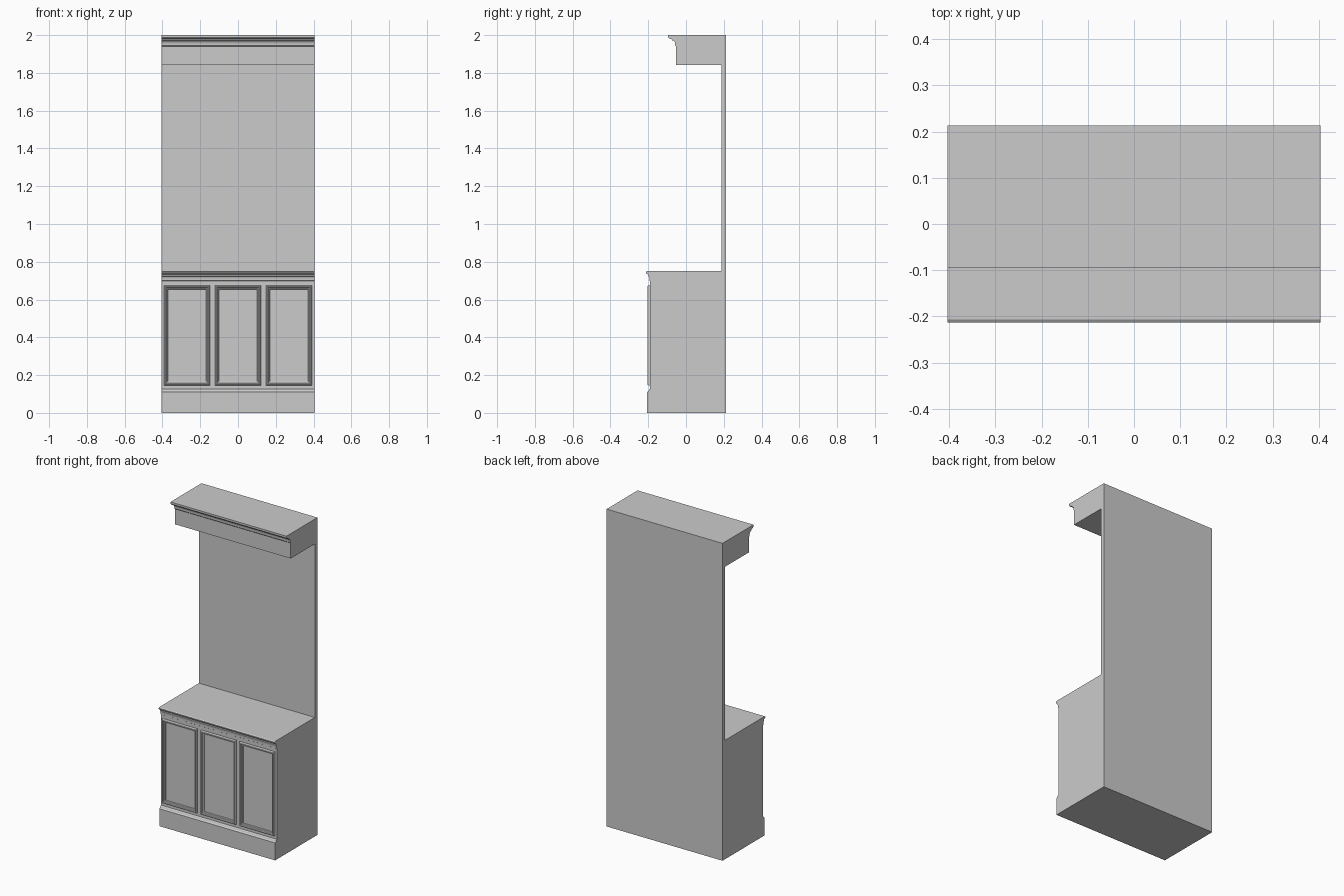
import bpy, bmesh, math

if "Cube" in bpy.data.objects:
    bpy.data.objects.remove(bpy.data.objects["Cube"])

HALF_W = 0.404
FRONT, BACK = -0.19, 0.213


def finish(bm, name):
    bmesh.ops.recalc_face_normals(bm, faces=bm.faces)
    mesh = bpy.data.meshes.new(name)
    bm.to_mesh(mesh)
    bm.free()
    obj = bpy.data.objects.new(name, mesh)
    bpy.context.collection.objects.link(obj)
    bpy.context.view_layer.objects.active = obj
    obj.select_set(True)
    bpy.ops.object.shade_smooth_by_angle(angle=math.radians(25))
    obj.select_set(False)
    return obj


def cove(a, b, n=5):
    """Quarter-ellipse hollow from a (upper, outer) to b (lower, inner)."""
    pts = []
    for i in range(n + 1):
        t = math.pi / 2 * i / n
        pts.append((a[0] + (b[0] - a[0]) * math.sin(t),
                    a[1] + (b[1] - a[1]) * (1 - math.cos(t))))
    return pts


# Carcass: one continuous side profile (y, z) holding crown, back, top and plinth
crown = [(-0.095, 2.0), (-0.095, 1.988), (-0.09, 1.982), (-0.076, 1.979)]
crown += cove((-0.073, 1.972), (-0.057, 1.952)) + [(-0.057, 1.945), (-0.052, 1.94), (-0.052, 1.843)]
counter = [(0.188, 1.843), (0.188, 0.75), (-0.207, 0.75), (-0.213, 0.746),
           (-0.213, 0.740), (-0.208, 0.735), (-0.201, 0.733)]
counter += cove((-0.200, 0.724), (-0.193, 0.706)) + [(-0.193, 0.700), (FRONT, 0.698)]
plinth = [(FRONT, 0.126), (-0.196, 0.122), (-0.199, 0.115), (-0.207, 0.110), (-0.207, 0.0)]
profile = [(BACK, 0.0), (BACK, 2.0)] + crown + counter + plinth

bm = bmesh.new()
face = bm.faces.new([bm.verts.new((-HALF_W, y, z)) for y, z in profile])
ext = bmesh.ops.extrude_face_region(bm, geom=[face])
bmesh.ops.translate(bm, vec=(2 * HALF_W, 0, 0),
                    verts=[v for v in ext["geom"] if isinstance(v, bmesh.types.BMVert)])
finish(bm, "cabinet_carcass")


# Door mouldings: mitred rectangular rings swept from (inset, depth) steps
def door_moulding(name, cx, hw, z0, z1):
    steps = [(0.0, FRONT + 0.001), (0.0, -0.197), (0.003, -0.203), (0.007, -0.205),
             (0.011, -0.203), (0.014, -0.197), (0.020, -0.195), (0.022, FRONT + 0.001)]
    bm = bmesh.new()
    rings = []
    for d, y in steps:
        corners = [(cx - hw + d, z0 + d), (cx + hw - d, z0 + d),
                   (cx + hw - d, z1 - d), (cx - hw + d, z1 - d)]
        rings.append([bm.verts.new((x, y, z)) for x, z in corners])
    for a, b in zip(rings, rings[1:] + rings[:1]):
        for i in range(4):
            j = (i + 1) % 4
            bm.faces.new((a[i], a[j], b[j], b[i]))
    finish(bm, name)


for side, cx in (("left", -0.27), ("middle", 0.0), ("right", 0.27)):
    door_moulding(f"door_moulding_{side}", cx, 0.122, 0.145, 0.675)
